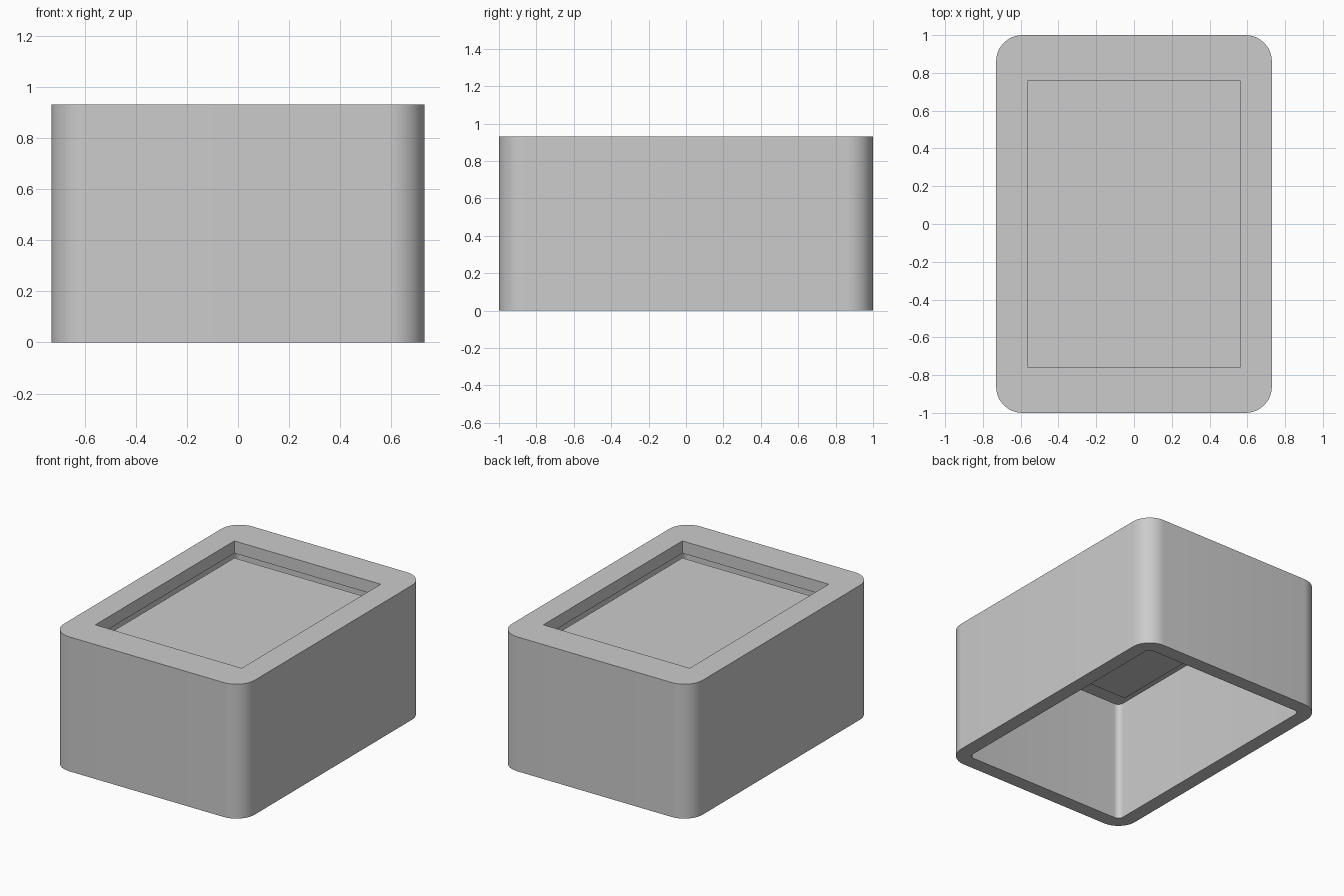
import bpy, bmesh, math

if "Cube" in bpy.data.objects:
    bpy.data.objects.remove(bpy.data.objects["Cube"])

HX, HY, H = 0.73, 1.0, 0.93      # outer half sizes and height
R, WALL, CEIL = 0.14, 0.10, 0.845  # corner radius, wall thickness, underside of top


def rounded_outline(hx, hy, r, n=12):
    if r == 0:
        return [(hx, hy), (-hx, hy), (-hx, -hy), (hx, -hy)]
    pts = []
    for k, (sx, sy) in enumerate([(1, 1), (-1, 1), (-1, -1), (1, -1)]):
        for i in range(n + 1):
            a = math.pi / 2 * (k + i / n)
            pts.append((sx * (hx - r) + r * math.cos(a), sy * (hy - r) + r * math.sin(a)))
    return pts


def prism(name, hx, hy, r, z0, z1):
    """Upright block with rounded corners; a flat sheet when z0 == z1."""
    bm = bmesh.new()
    face = bm.faces.new([bm.verts.new((x, y, z0)) for x, y in rounded_outline(hx, hy, r)])
    if z1 > z0:
        ext = bmesh.ops.extrude_face_region(bm, geom=[face], use_keep_orig=True)
        top = [v for v in ext["geom"] if isinstance(v, bmesh.types.BMVert)]
        bmesh.ops.translate(bm, verts=top, vec=(0, 0, z1 - z0))
        bmesh.ops.recalc_face_normals(bm, faces=bm.faces)
    mesh = bpy.data.meshes.new(name)
    bm.to_mesh(mesh)
    bm.free()
    obj = bpy.data.objects.new(name, mesh)
    bpy.context.collection.objects.link(obj)
    return obj


def cut(obj, cutter):
    cutter.hide_render = True
    mod = obj.modifiers.new("cut", 'BOOLEAN')
    mod.operation = 'DIFFERENCE'
    mod.solver = 'EXACT'
    mod.object = cutter
    bpy.context.view_layer.objects.active = obj
    bpy.ops.object.modifier_apply(modifier=mod.name)
    bpy.data.objects.remove(cutter)


# Housing: open-bottomed shell with a rectangular window in the top
housing = prism("housing", HX, HY, R, 0, H)
cut(housing, prism("cavity_cutter", HX - WALL, HY - WALL, R - WALL, -0.2, CEIL))
cut(housing, prism("window_cutter", 0.56, 0.76, 0, 0.6, 1.2))
bpy.ops.object.select_all(action='DESELECT')
housing.select_set(True)
bpy.context.view_layer.objects.active = housing
bpy.ops.object.shade_smooth_by_angle(angle=math.radians(30))

# Thin panel set just below the window
panel = prism("window_panel", 0.56, 0.76, 0, 0.812, 0.812)
